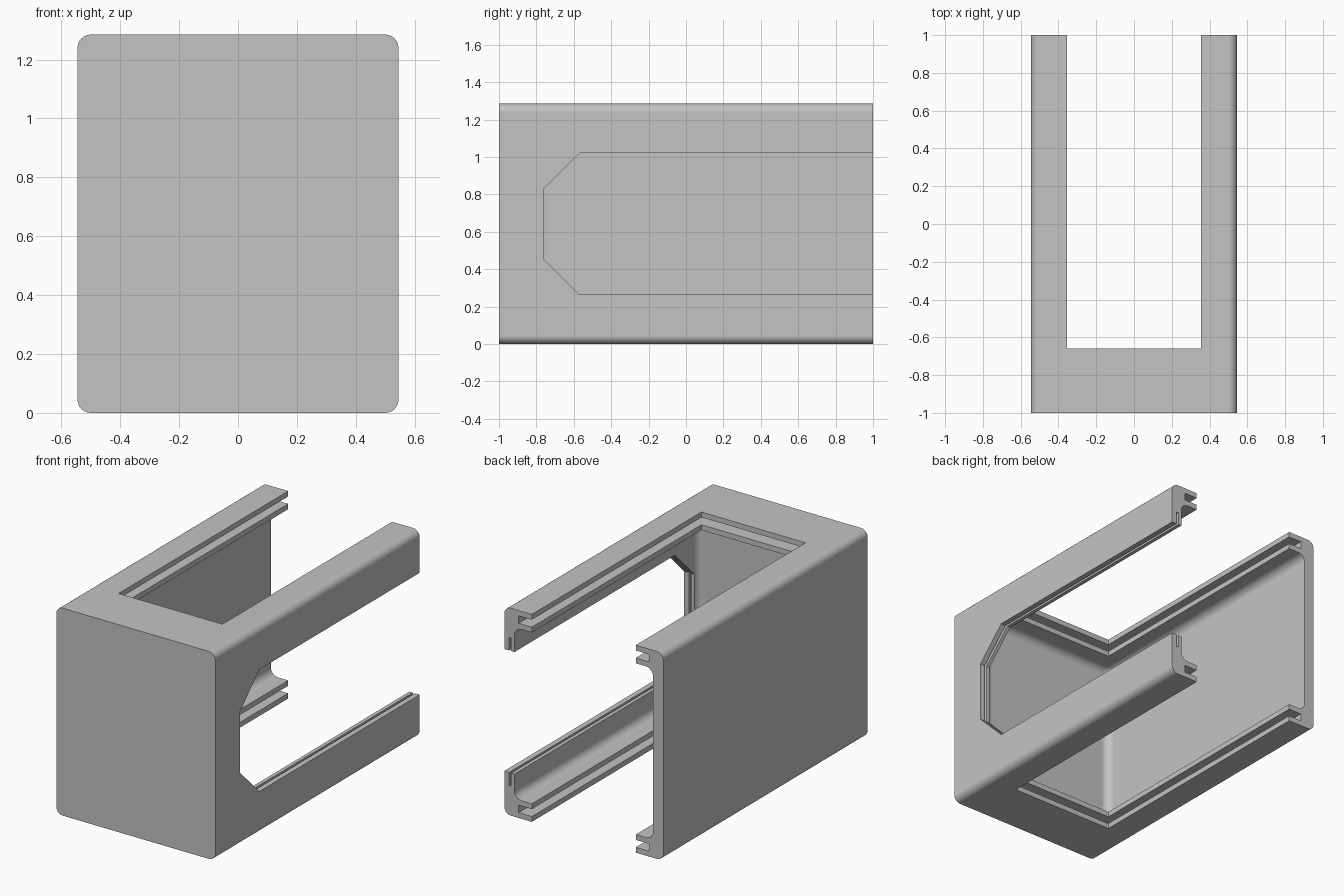
import bpy, bmesh, math

cube = bpy.data.objects.get("Cube")
if cube:
    bpy.data.objects.remove(cube, do_unlink=True)

HALF_W, HEIGHT = 0.545, 1.285
WALL = 0.07          # side wall thickness
FLANGE = 0.112       # top and bottom thickness
LIP = 0.033          # lip on each side of a panel groove
OPEN_X, OPEN_Y = 0.356, -0.66
GROOVE = 0.09        # depth of the panel groove
PAST = 1.1           # cutters run out past the open back


def mesh_object(name, bm):
    bmesh.ops.recalc_face_normals(bm, faces=bm.faces)
    mesh = bpy.data.meshes.new(name)
    bm.to_mesh(mesh)
    bm.free()
    obj = bpy.data.objects.new(name, mesh)
    bpy.context.collection.objects.link(obj)
    return obj


def box(name, x, y, z, radius=0, pick=None):
    """Box from three (low, high) ranges; edges chosen by pick are rounded."""
    bm = bmesh.new()
    bmesh.ops.create_cube(bm, size=1)
    for v in bm.verts:
        v.co = [lo + (c + 0.5) * (hi - lo) for c, (lo, hi) in zip(v.co, (x, y, z))]
    if radius:
        edges = [e for e in bm.edges if pick(e)]
        bmesh.ops.bevel(bm, geom=edges, offset=radius, segments=6,
                        profile=0.5, affect='EDGES')
    return mesh_object(name, bm)


def window(name, x, grow=0):
    """Side window prism with two cut corners at its front end."""
    front, low, high, cut = -0.76 - grow, 0.265 - grow, 1.02 + grow, 0.19 + grow * 0.6
    outline = [(PAST, low), (front + cut, low), (front, low + cut),
               (front, high - cut), (front + cut, high), (PAST, high)]
    bm = bmesh.new()
    face = bm.faces.new([bm.verts.new((x[0], y, z)) for y, z in outline])
    moved = bmesh.ops.extrude_face_region(bm, geom=[face])["geom"]
    verts = [g for g in moved if isinstance(g, bmesh.types.BMVert)]
    bmesh.ops.translate(bm, verts=verts, vec=(x[1] - x[0], 0, 0))
    return mesh_object(name, bm)


def along_y(edge):
    a, b = (v.co for v in edge.verts)
    return abs(a.y - b.y) > 0.5


def not_at_back(edge):
    return any(v.co.y < 1 for v in edge.verts)


# Outer shell with rounded long edges
housing = box("housing", (-HALF_W, HALF_W), (-1, 1), (0, HEIGHT), 0.045, along_y)

# Cavity, top and bottom opening, panel grooves, side window and its slot
inner = HALF_W - WALL
reach = OPEN_X + GROOVE
cutters = [
    box("cavity_cutter", (-inner, inner), (-0.8, PAST),
        (FLANGE, HEIGHT - FLANGE), 0.05, not_at_back),
    box("opening_cutter", (-OPEN_X, OPEN_X), (OPEN_Y, PAST), (-0.1, HEIGHT + 0.1)),
    window("window_cutter", (0.4, 0.7)),
    window("window_slot_cutter", (0.498, 0.512), 0.08),
]
for low in (LIP, HEIGHT - FLANGE + LIP):
    cutters.append(box("groove_cutter", (-reach, reach), (OPEN_Y - GROOVE, PAST),
                       (low, low + FLANGE - 2 * LIP)))

bpy.context.view_layer.objects.active = housing
for cutter in cutters:
    cutter.hide_render = True
    mod = housing.modifiers.new("cut", 'BOOLEAN')
    mod.operation = 'DIFFERENCE'
    mod.solver = 'EXACT'
    mod.object = cutter
    bpy.ops.object.modifier_apply(modifier=mod.name)
    bpy.data.objects.remove(cutter, do_unlink=True)

# Plain grey finish
grey = bpy.data.materials.new("grey")
grey.use_nodes = True
colour = (0.55, 0.55, 0.55, 1)
grey.diffuse_color = colour
grey.node_tree.nodes["Principled BSDF"].inputs["Base Color"].default_value = colour
housing.data.materials.clear()
housing.data.materials.append(grey)
for poly in housing.data.polygons:
    poly.material_index = 0

# Smooth fillets, flat large faces
bpy.ops.object.select_all(action='DESELECT')
housing.select_set(True)
bpy.ops.object.shade_smooth_by_angle(angle=math.radians(30))
weighted = housing.modifiers.new("weighted_normals", 'WEIGHTED_NORMAL')
weighted.keep_sharp = True
